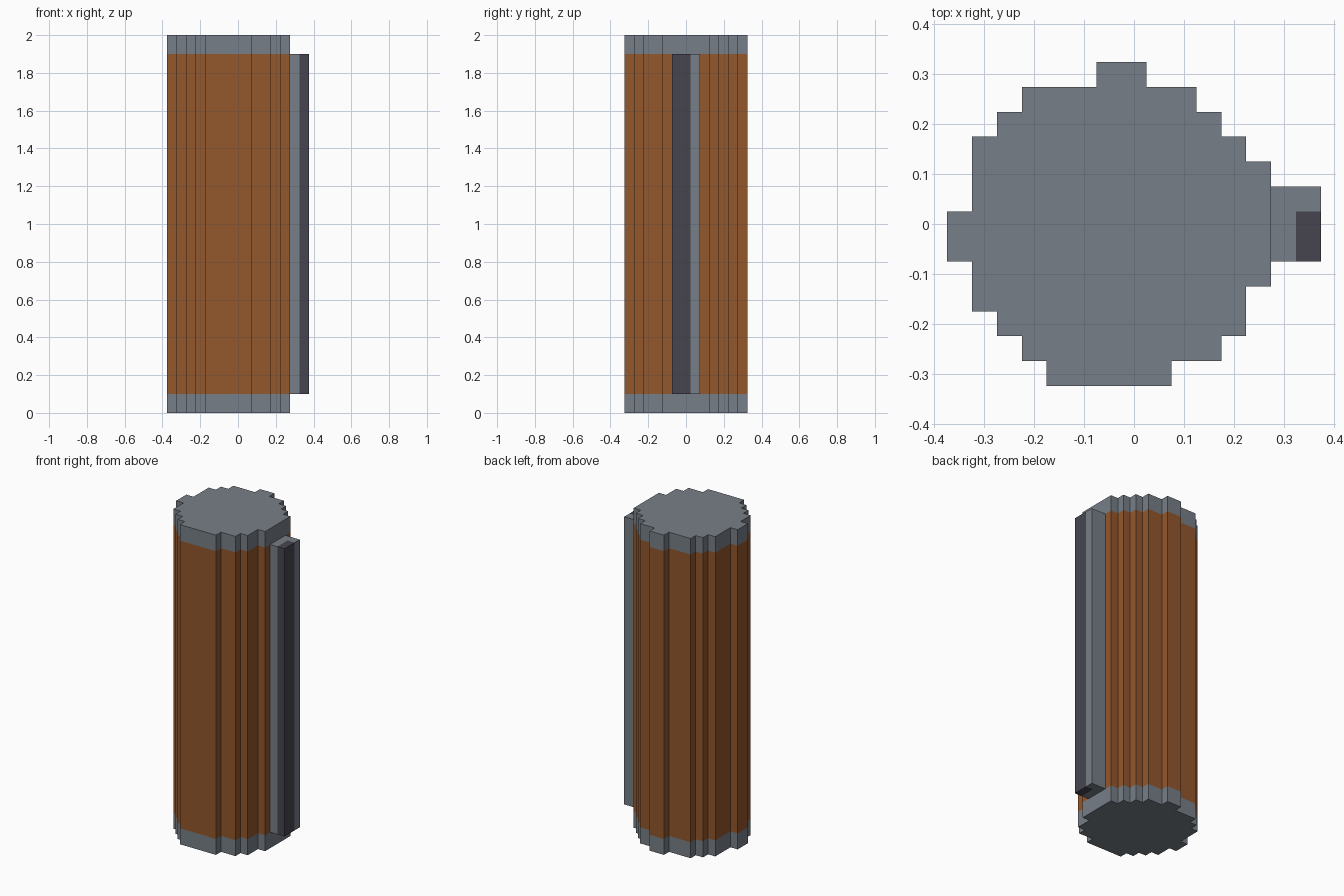
import bpy
import bmesh

cube = bpy.data.objects.get("Cube")
if cube:
    bpy.data.objects.remove(cube, do_unlink=True)

UNIT = 0.05      # width of one block
SHIFT = -0.025   # block grid is offset by half a block


def material(name, rgb):
    mat = bpy.data.materials.new(name)
    mat.use_nodes = True
    colour = (*rgb, 1.0)
    mat.diffuse_color = colour
    mat.node_tree.nodes["Principled BSDF"].inputs["Base Color"].default_value = colour
    return mat


steel = material("steel_grey", (0.185, 0.212, 0.242))
rust = material("rust_brown", (0.292, 0.095, 0.025))
dark = material("dark_slate", (0.062, 0.058, 0.08))


def prism(name, outline, z0, z1, mat):
    """Extrude an outline, given in blocks, from z0 up to z1."""
    mesh = bpy.data.meshes.new(name)
    bm = bmesh.new()
    base = bm.faces.new([bm.verts.new((x * UNIT + SHIFT, y * UNIT + SHIFT, z0))
                         for x, y in outline])
    top = bmesh.ops.extrude_face_region(bm, geom=[base], use_keep_orig=True)["geom"]
    verts = [g for g in top if isinstance(g, bmesh.types.BMVert)]
    bmesh.ops.translate(bm, verts=verts, vec=(0, 0, z1 - z0))
    bmesh.ops.recalc_face_normals(bm, faces=bm.faces)
    bm.to_mesh(mesh)
    bm.free()
    mesh.materials.append(mat)
    obj = bpy.data.objects.new(name, mesh)
    bpy.context.collection.objects.link(obj)
    return obj


def stepped_outline(rows):
    """Turn rows of (front, back, left, right) blocks into a stepped loop."""
    right, left = [], []
    for y0, y1, x0, x1 in rows:
        right += [(x1, y0), (x1, y1)]
        left += [(x0, y0), (x0, y1)]
    loop = []
    for p in right + left[::-1]:
        if p not in loop:
            loop.append(p)
    return loop


# Stepped round cross-section of the canister
rows = [(-6, -5, -3, 2), (-5, -4, -4, 4), (-4, -3, -5, 5), (-3, -2, -6, 5),
        (-2, -1, -6, 6), (-1, 1, -7, 6), (1, 3, -6, 6), (3, 4, -6, 5),
        (4, 5, -5, 4), (5, 6, -4, 3), (6, 7, -1, 1)]
canister = stepped_outline(rows)

prism("bottom_cap", canister, 0.0, 0.1, steel)
prism("canister_body", canister, 0.1, 1.9, rust)
prism("top_cap", canister, 1.9, 2.0, steel)

# Side rail with a dark strip set into its front outer corner
prism("side_rail", [(6, -1), (7, -1), (7, 1), (8, 1), (8, 2), (6, 2)], 0.1, 1.9, steel)
prism("rail_strip", [(7, -1), (8, -1), (8, 1), (7, 1)], 0.1, 1.9, dark)
